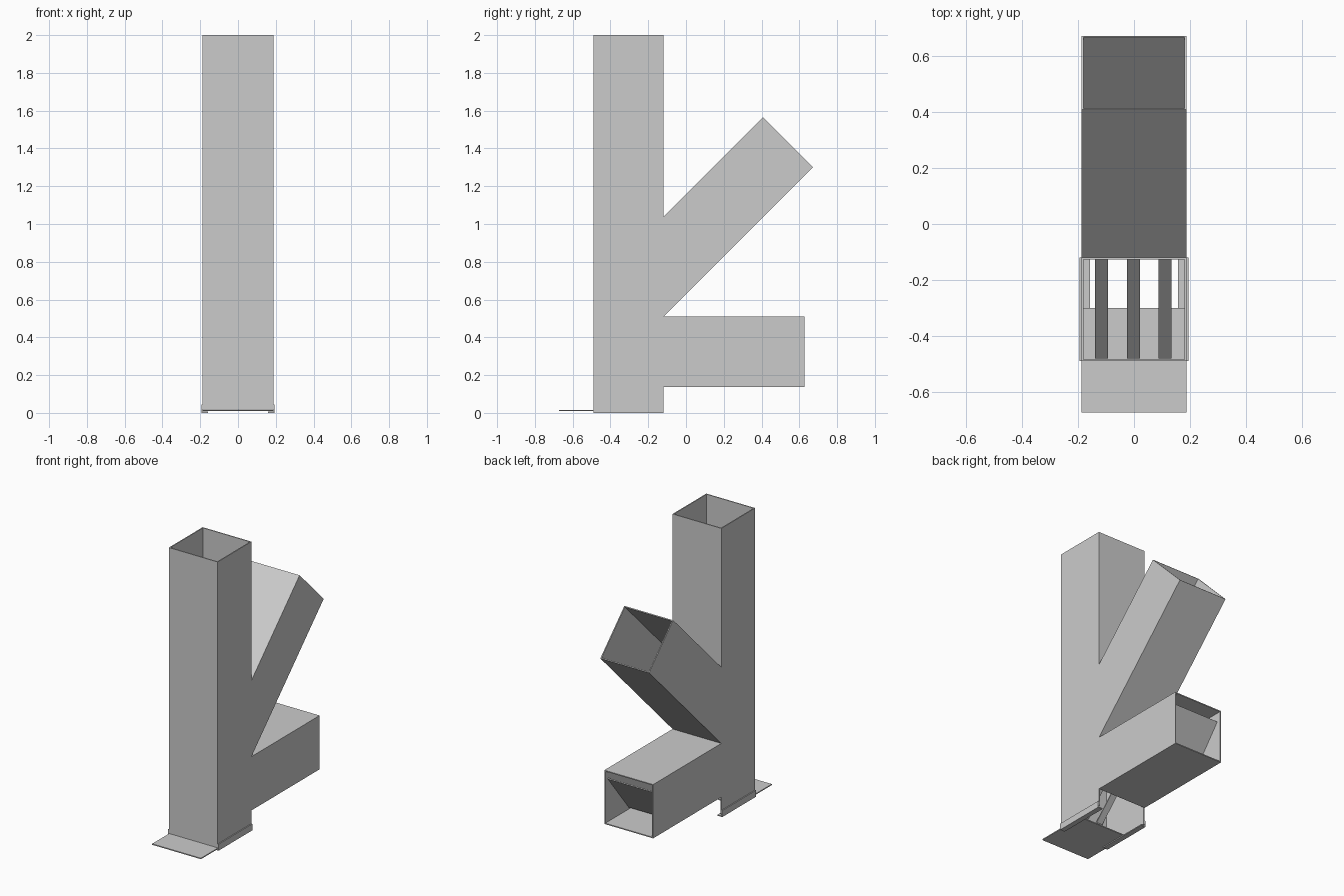
import bpy, bmesh
from mathutils import Vector

if "Cube" in bpy.data.objects:
    bpy.data.objects.remove(bpy.data.objects["Cube"])

T = 0.007      # sheet thickness
W = 0.187      # half width of the tubes


def extrude_profile(name, pts, x0, x1):
    """Solid from a (y, z) outline swept from x0 to x1."""
    bm = bmesh.new()
    face = bm.faces.new([bm.verts.new((x0, y, z)) for y, z in pts])
    res = bmesh.ops.extrude_face_region(bm, geom=[face])
    verts = [v for v in res["geom"] if isinstance(v, bmesh.types.BMVert)]
    bmesh.ops.translate(bm, verts=verts, vec=(x1 - x0, 0, 0))
    bmesh.ops.recalc_face_normals(bm, faces=bm.faces)
    mesh = bpy.data.meshes.new(name)
    bm.to_mesh(mesh)
    bm.free()
    obj = bpy.data.objects.new(name, mesh)
    bpy.context.collection.objects.link(obj)
    return obj


def sheet(name, p, q, x0=-W + T, x1=W - T, t=T):
    """Flat plate along the (y, z) line p-q, thickened to the left of it."""
    p, q = Vector(p), Vector(q)
    d = (q - p).normalized()
    n = Vector((-d.y, d.x)) * t
    return extrude_profile(name, [p, q, q + n, p + n], x0, x1)


# Key points of the side outline (y, z)
front, back, base = -0.49, -0.12, 0.018
feed_top_in, feed_top_out = (back, 1.037), (0.408, 1.565)
feed_low_out, crotch = (0.672, 1.301), (back, 0.509)
air_top_out, air_low_out, air_low_in = (0.627, 0.509), (0.627, 0.136), (back, 0.136)

# Side walls shared by chimney, sloping feed tube and air tube
outline = [(front, base), (front, 2.0), (back, 2.0), feed_top_in, feed_top_out,
           feed_low_out, crotch, air_top_out, air_low_out, air_low_in, (back, base)]
for side, s in (("left", -1), ("right", 1)):
    extrude_profile(side + "_wall", outline, s * W, s * (W - T))

# Chimney front and back
sheet("chimney_front", (front, 2.0), (front, base))
sheet("chimney_back", feed_top_in, (back, 2.0))

# Sloping feed tube
sheet("feed_tube_top", feed_top_out, feed_top_in)
sheet("feed_tube_bottom", crotch, feed_low_out)

# Horizontal air tube
sheet("air_tube_top", air_top_out, crotch)
sheet("air_tube_bottom", air_low_in, air_low_out)

# Inclined flap inside the air tube
sheet("air_flap", (0.37, 0.155), (0.60, 0.44))

# Grate bars continuing the feed tube floor
for i, x in enumerate((-0.116, -0.002, 0.111)):
    sheet(f"grate_bar_{i + 1}", (-0.476, 0.153), crotch, x - 0.023, x + 0.023)

# Sliding ash plate
sheet("ash_plate", (-0.673, 0.009), (-0.30, 0.009), -W, W)

# Angle rails holding the plate
for side, s in (("left", -1), ("right", 1)):
    sheet(side + "_rail_web", (front, 0.0), (back, 0.0), s * W, s * (W + T), 0.045)
    sheet(side + "_rail_lip", (front, 0.0), (back, 0.0), s * 0.158, s * W, T)
